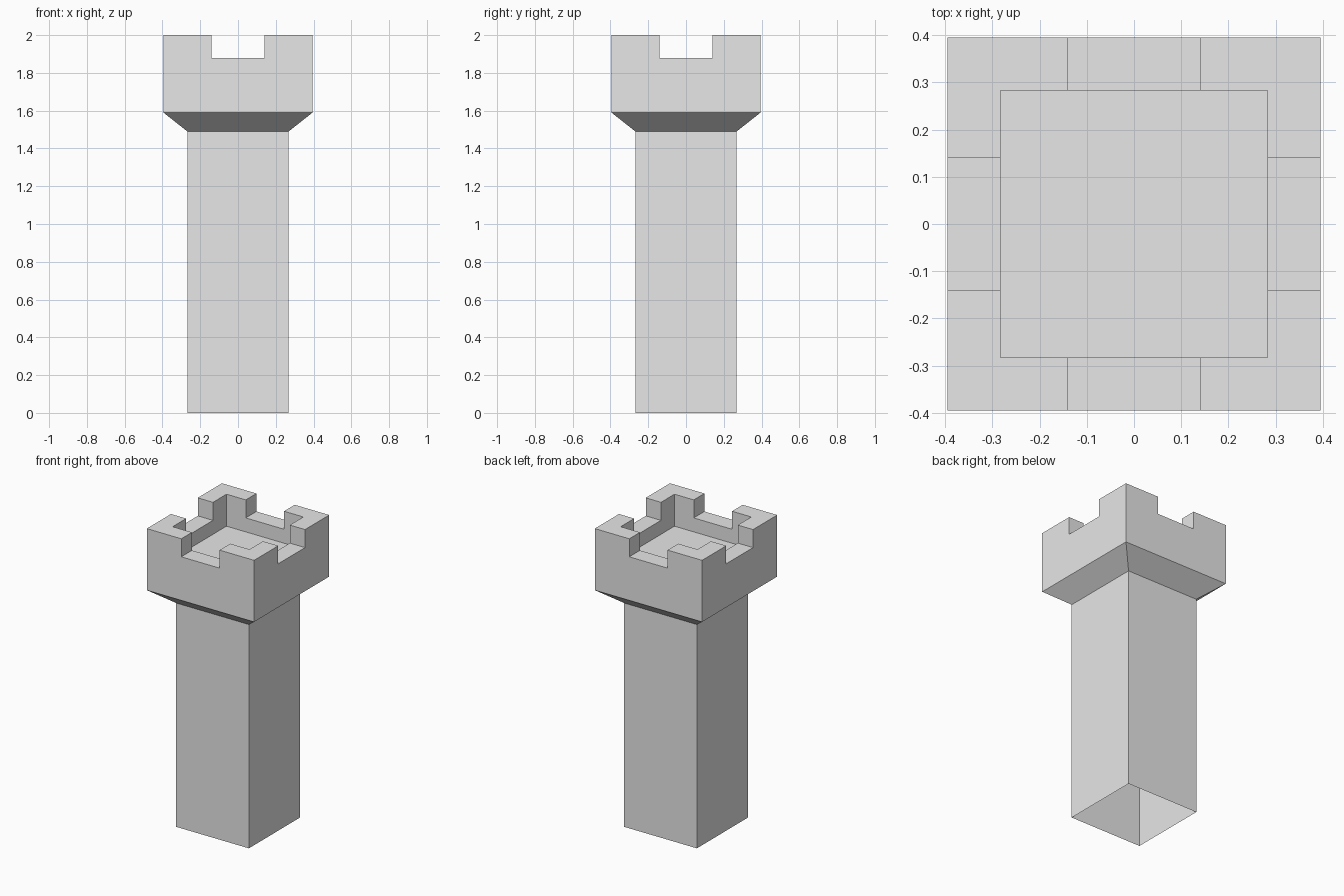
import bpy
import bmesh
from mathutils import Vector

cube = bpy.data.objects.get("Cube")
if cube:
    bpy.data.objects.remove(cube, do_unlink=True)

SHAFT, CROWN, INNER, NOTCH = 0.268, 0.395, 0.283, 0.141   # half widths
NECK_Z, CORBEL_Z, FLOOR_Z, SILL_Z, TOP_Z = 1.49, 1.59, 1.787, 1.88, 2.0

stone = bpy.data.materials.new("stone_grey")
stone.use_nodes = True
stone.diffuse_color = (0.8, 0.8, 0.8, 1)
stone.node_tree.nodes["Principled BSDF"].inputs["Base Color"].default_value = (0.8, 0.8, 0.8, 1)


def square_loft(bm, sections, cap=False):
    """Join square rings given as (half width, height); cap fills the last ring."""
    rings = [[bm.verts.new((sx * h, sy * h, z))
              for sx, sy in ((-1, -1), (1, -1), (1, 1), (-1, 1))]
             for h, z in sections]
    for low, high in zip(rings, rings[1:]):
        for i in range(4):
            j = (i + 1) % 4
            bm.faces.new((low[i], low[j], high[j], high[i]))
    if cap:
        bm.faces.new(rings[-1])


def finish(bm, name):
    bm.normal_update()
    mesh = bpy.data.meshes.new(name)
    bm.to_mesh(mesh)
    bm.free()
    mesh.materials.append(stone)
    obj = bpy.data.objects.new(name, mesh)
    bpy.context.collection.objects.link(obj)
    return obj


# Hollow shaft, open at the foot
bm = bmesh.new()
square_loft(bm, [(SHAFT, 0), (SHAFT, NECK_Z)])
finish(bm, "tower_shaft")

# Crown: flared corbel, outer wall, rim, inner wall and sunken floor
bm = bmesh.new()
square_loft(bm, [(SHAFT, NECK_Z), (CROWN, CORBEL_Z), (CROWN, SILL_Z),
                 (INNER, SILL_Z), (INNER, FLOOR_Z)], cap=True)

# Split the rim at the sides of the notches
for axis in (Vector((1, 0, 0)), Vector((0, 1, 0))):
    for side in (-1, 1):
        bmesh.ops.bisect_plane(bm, geom=bm.verts[:] + bm.edges[:] + bm.faces[:],
                               plane_co=axis * side * NOTCH, plane_no=axis)

# Raise the four corner merlons
bm.normal_update()
corners = []
for f in bm.faces:
    c = f.calc_center_median()
    if abs(c.z - SILL_Z) < 0.001 and min(abs(c.x), abs(c.y)) > NOTCH:
        corners.append(f)
raised = bmesh.ops.extrude_face_region(bm, geom=corners)["geom"]
bmesh.ops.translate(bm, vec=(0, 0, TOP_Z - SILL_Z),
                    verts=[g for g in raised if isinstance(g, bmesh.types.BMVert)])

# Merge coplanar pieces into clean flat faces
bmesh.ops.dissolve_limit(bm, angle_limit=0.01, verts=bm.verts[:], edges=bm.edges[:])
finish(bm, "battlement_crown")
